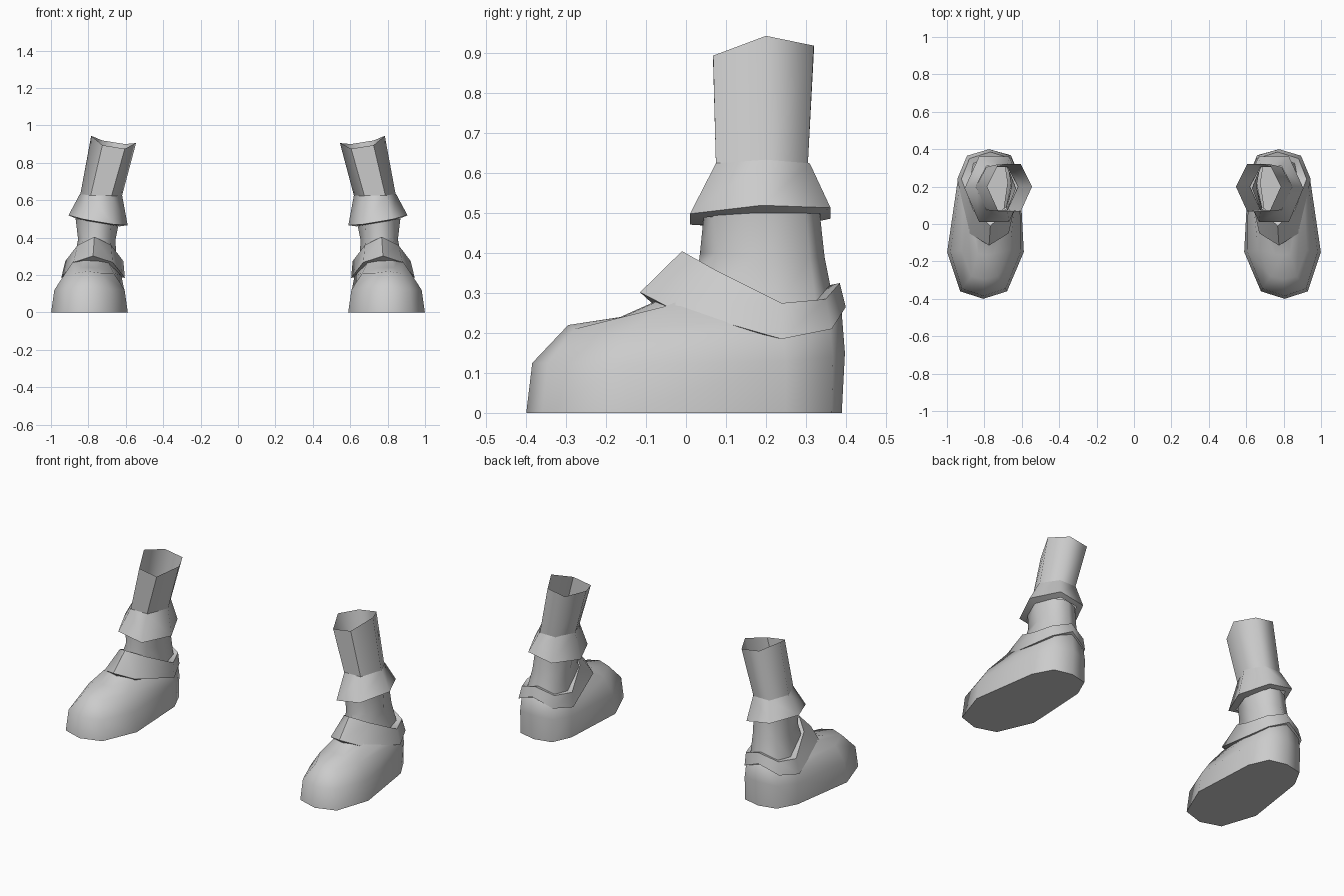
import bpy, bmesh, math

grey = bpy.data.materials.new("light_grey")
grey.diffuse_color = (0.6, 0.6, 0.6, 1)


def ring(half, cx, tilt=0.0):
    """Closed loop from one half, front to back, of (half width, y, z); tilt raises the outer side."""
    def point(w, y, z, s):
        c = cx(y) if callable(cx) else cx
        return (c + s * w, y, z + s * w * tilt)
    outer = [point(*p, 1) for p in half]
    inner = [point(*p, -1) for p in reversed(half) if p[0] > 0]
    return outer + inner


def loft(name, rings, cap=False):
    """Skin stacked rings and mirror the part to the other foot."""
    bm = bmesh.new()
    rows = [[bm.verts.new(p) for p in r] for r in rings]
    for a, b in zip(rows, rows[1:]):
        for i in range(len(a)):
            j = (i + 1) % len(a)
            bm.faces.new((a[i], a[j], b[j], b[i]))
    if cap:
        bm.faces.new(rows[0][::-1])
    me = bpy.data.meshes.new(name)
    bm.to_mesh(me)
    bm.free()
    me.materials.append(grey)
    ob = bpy.data.objects.new(name, me)
    bpy.context.collection.objects.link(ob)
    bpy.ops.object.select_all(action='DESELECT')
    ob.select_set(True)
    bpy.context.view_layer.objects.active = ob
    bpy.ops.object.shade_smooth_by_angle(angle=math.radians(64))
    mod = ob.modifiers.new("other_foot", 'MIRROR')
    mod.use_mirror_merge = False


# Foot: sole, side wall, shoulder, instep and opening
foot_cx = lambda y: 0.787 - 0.047 * y
loft("foot", [
    ring([(0, -.40, 0), (.125, -.36, 0), (.205, -.15, 0), (.165, .25, 0), (.108, .365, 0), (0, .39, 0)], foot_cx),
    ring([(0, -.385, .125), (.117, -.345, .125), (.188, -.15, .12), (.165, .25, .13), (.11, .368, .14), (0, .398, .15)], foot_cx),
    ring([(0, -.295, .22), (.07, -.28, .21), (.13, -.14, .21), (.152, .24, .20), (.105, .36, .22), (0, .39, .25)], foot_cx),
    ring([(0, -.165, .24), (.04, -.16, .24), (.095, -.04, .27), (.13, .24, .24), (.09, .34, .25), (0, .37, .27)], foot_cx),
    ring([(0, -.075, .28), (.035, -.07, .28), (.08, .02, .30), (.10, .22, .25), (.08, .32, .26), (0, .35, .28)], foot_cx),
], cap=True)

# Folded band around the foot opening: tucked edge, lower rim, upper rim, inner lip
loft("foot_cuff", [
    ring([(0, -.08, .27), (.09, -.03, .25), (.145, .24, .19), (.105, .35, .21), (0, .38, .25)], .775),
    ring([(0, -.115, .302), (.105, -.05, .268), (.17, .24, .185), (.118, .365, .21), (0, .40, .265)], .775),
    ring([(0, -.01, .405), (.09, .07, .36), (.155, .24, .275), (.112, .35, .285), (0, .385, .325)], .768),
    ring([(0, .035, .375), (.08, .09, .34), (.11, .23, .27), (.09, .325, .28), (0, .36, .32)], .765),
])

# Ankle
loft("ankle", [
    ring([(0, .03, .36), (.085, .08, .33), (.115, .23, .265), (.095, .325, .275), (0, .362, .315)], .765),
    ring([(0, .035, .40), (.07, .08, .40), (.10, .20, .39), (.08, .31, .39), (0, .347, .39)], .755),
    ring([(0, .045, .50), (.07, .07, .50), (.118, .19, .50), (.075, .30, .50), (0, .335, .50)], .75),
])

# Flared cuff above the ankle
loft("ankle_cuff", [
    ring([(.055, .045, .48), (.115, .19, .48), (.055, .335, .49)], .748, .17),
    ring([(.08, .01, .485), (.158, .19, .493), (.08, .362, .50)], .748, .17),
    ring([(.056, .075, .625), (.112, .20, .634), (.056, .31, .625)], .733),
])

# Open leg tube leaning inwards
loft("leg_tube", [
    ring([(.056, .075, .62), (.112, .20, .62), (.056, .305, .62)], .733),
    ring([(.06, .068, .885), (.12, .20, .925), (.06, .32, .91)], .665, .16),
])
